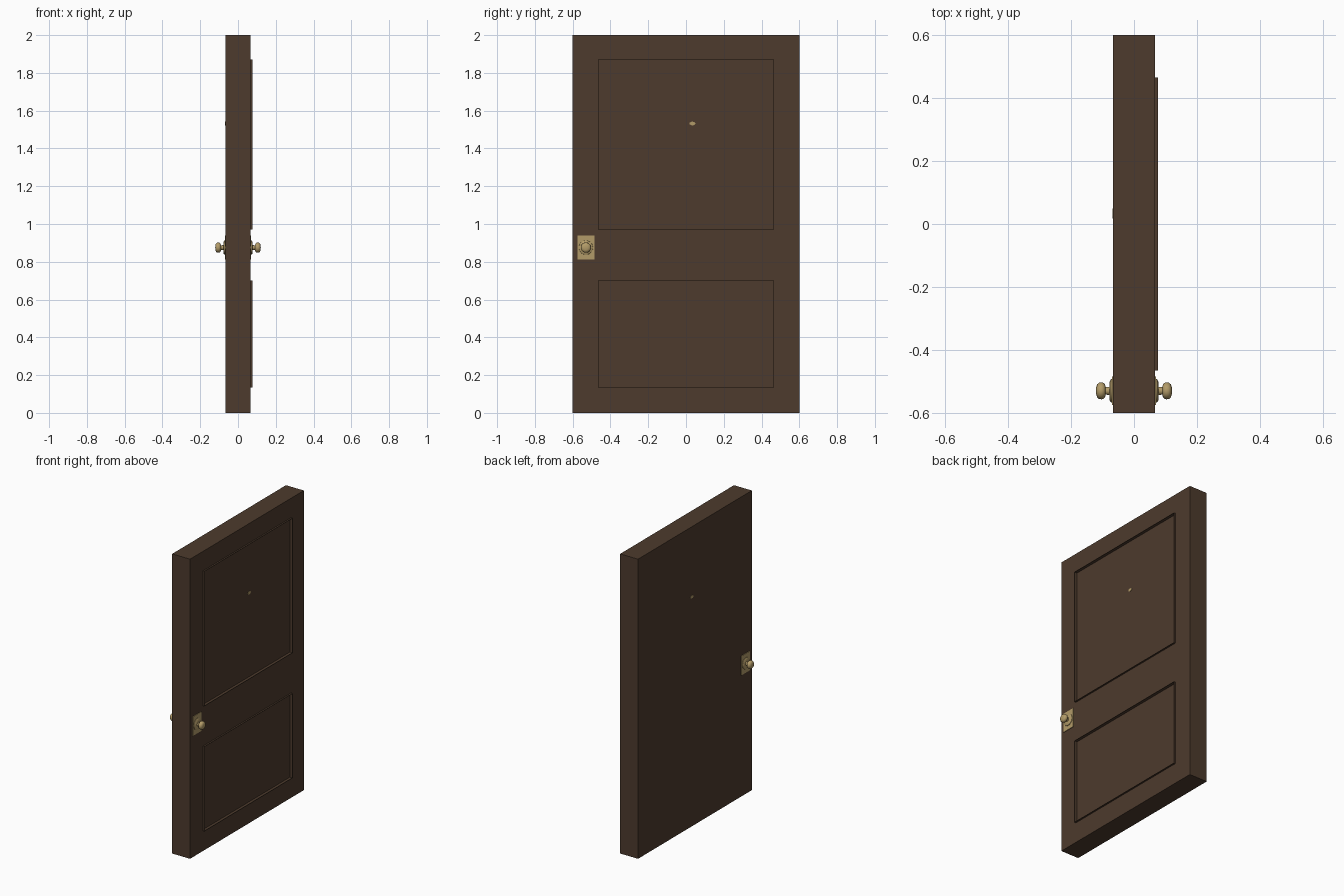
import bpy, bmesh, math
from mathutils import Vector, Matrix

if "Cube" in bpy.data.objects:
    bpy.data.objects.remove(bpy.data.objects["Cube"])

def material(name, rgb):
    m = bpy.data.materials.new(name)
    m.diffuse_color = (*rgb, 1)
    m.use_nodes = True
    m.node_tree.nodes["Principled BSDF"].inputs["Base Color"].default_value = m.diffuse_color
    return m

WOOD = material("dark_brown_wood", (0.074, 0.043, 0.026))
BRASS = material("aged_brass", (0.45, 0.33, 0.14))

def finish(name, bm, mat, smooth=False):
    bmesh.ops.recalc_face_normals(bm, faces=bm.faces)
    me = bpy.data.meshes.new(name)
    bm.to_mesh(me)
    bm.free()
    me.materials.append(mat)
    ob = bpy.data.objects.new(name, me)
    bpy.context.collection.objects.link(ob)
    if smooth:
        bpy.ops.object.select_all(action='DESELECT')
        ob.select_set(True)
        bpy.context.view_layer.objects.active = ob
        bpy.ops.object.shade_smooth_by_angle(angle=math.radians(40))
    return ob

def box(bm, center, size):
    mat = Matrix.Translation(center) @ Matrix.Diagonal((*size, 1))
    bmesh.ops.create_cube(bm, size=1, matrix=mat)

# Door slab, with two panels bordered by a thin raised lip on the +x face
HALF = 0.066
PANEL_Y = 0.465
PANELS = [(0.135, 0.70), (0.97, 1.87)]
bm = bmesh.new()
box(bm, (0, 0, 1), (2 * HALF, 1.2, 2))
cuts = [((0, s * PANEL_Y, 0), (0, 1, 0)) for s in (-1, 1)]
cuts += [((0, 0, z), (0, 0, 1)) for p in PANELS for z in p]
for co, no in cuts:
    bmesh.ops.bisect_plane(bm, geom=bm.verts[:] + bm.edges[:] + bm.faces[:],
                           plane_co=co, plane_no=no)

def push(faces, dx):
    new = bmesh.ops.extrude_discrete_faces(bm, faces=faces)["faces"]
    bmesh.ops.translate(bm, vec=(dx, 0, 0), verts=list({v for f in new for v in f.verts}))
    return new

panels = []
for f in bm.faces:
    c = f.calc_center_median()
    if f.normal.x > 0.9 and abs(c.y) < PANEL_Y and any(a < c.z < b for a, b in PANELS):
        panels.append(f)
panels = push(panels, 0.011)
bmesh.ops.inset_individual(bm, faces=panels, thickness=0.002)
push(panels, -0.019)
finish("door_slab", bm, WOOD)

# Knob set on both sides: back plate, then turned rosette, stem and knob
KNOB_Y, KNOB_Z = -0.53, 0.875
PROFILE = [(0.068, 0.038), (0.073, 0.037), (0.077, 0.031), (0.078, 0.013),
           (0.090, 0.012), (0.092, 0.020), (0.096, 0.025), (0.103, 0.027),
           (0.111, 0.026), (0.117, 0.021), (0.120, 0.012), (0.1205, 0.0)]
for side, label in ((1, "outer"), (-1, "inner")):
    bm = bmesh.new()
    box(bm, (side * (HALF + 0.001), KNOB_Y, KNOB_Z), (0.006, 0.09, 0.128))
    finish(label + "_lock_plate", bm, BRASS)

    bm = bmesh.new()
    vs = [bm.verts.new((side * x, KNOB_Y + r, KNOB_Z)) for x, r in PROFILE]
    es = [bm.edges.new(p) for p in zip(vs, vs[1:])]
    bmesh.ops.spin(bm, geom=vs + es, cent=(0, KNOB_Y, KNOB_Z), axis=(1, 0, 0),
                   angle=2 * math.pi, steps=32)
    bmesh.ops.remove_doubles(bm, verts=bm.verts, dist=0.0001)
    finish(label + "_knob", bm, BRASS, smooth=True)

# Peephole running through the upper panel
bm = bmesh.new()
bmesh.ops.create_cone(bm, cap_ends=True, segments=12, radius1=1, radius2=1, depth=1)
bm.transform(Matrix.Translation((-0.004, 0.034, 1.532))
             @ Matrix.Diagonal((0.128, 0.016, 0.010, 1))
             @ Matrix.Rotation(math.pi / 2, 4, 'Y'))
finish("peephole", bm, BRASS)
